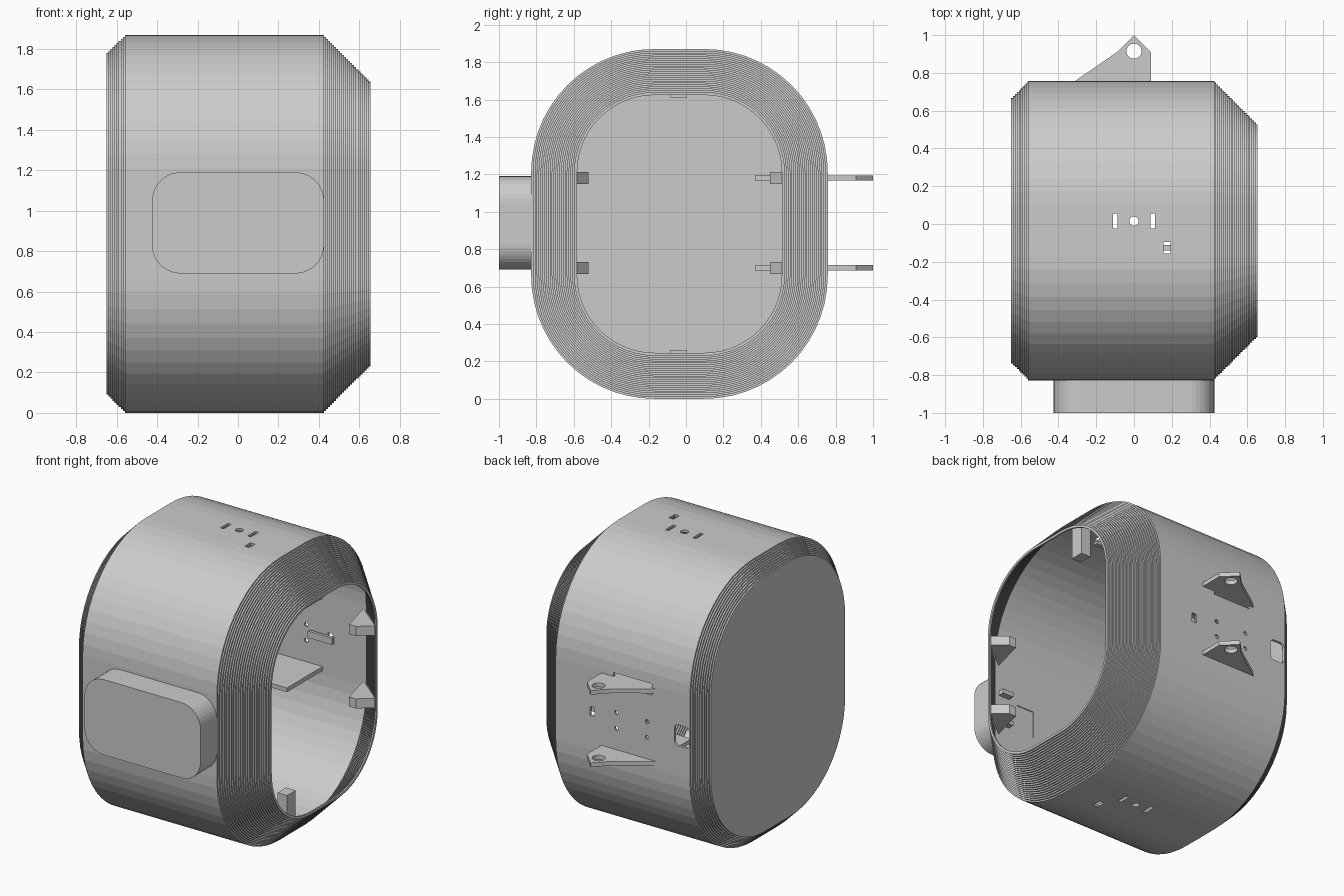
import bpy, bmesh
from math import sin, cos, pi
from mathutils import Vector

cube = bpy.data.objects.get("Cube")
if cube:
    bpy.data.objects.remove(cube, do_unlink=True)

grey = bpy.data.materials.new("plain_grey")
grey.use_nodes = True
grey.diffuse_color = (0.6, 0.6, 0.6, 1)
grey.node_tree.nodes["Principled BSDF"].inputs["Base Color"].default_value = (0.6, 0.6, 0.6, 1)

CY, CZ = -0.035, 0.935          # body centre
STEP, WALL = 0.01, 0.016        # layer step and shell thickness


def finish(name, bm):
    bmesh.ops.recalc_face_normals(bm, faces=bm.faces)
    mesh = bpy.data.meshes.new(name)
    bm.to_mesh(mesh)
    bm.free()
    mesh.materials.append(grey)
    ob = bpy.data.objects.new(name, mesh)
    bpy.context.scene.collection.objects.link(ob)
    return ob


def rounded(hw, hh, r, n):
    """Rounded rectangle outline as (u, v) pairs."""
    pts = []
    for q, (su, sv) in enumerate([(1, 1), (-1, 1), (-1, -1), (1, -1)]):
        for i in range(n + 1):
            a = (q + i / n) * pi / 2
            pts.append((su * (hw - r) + r * cos(a), sv * (hh - r) + r * sin(a)))
    return pts


def prism(bm, pts, axis, lo, hi):
    """Extrude an outline along an axis; outline is in the other two axes."""
    def place(p, d):
        co = list(p)
        co.insert(axis, d)
        return bm.verts.new(co)
    a = [place(p, lo) for p in pts]
    b = [place(p, hi) for p in pts]
    bm.faces.new(a)
    bm.faces.new(b)
    for i in range(len(a)):
        j = (i + 1) % len(a)
        bm.faces.new((a[i], a[j], b[j], b[i]))


def box(bm, x0, x1, y0, y1, z0, z1):
    prism(bm, [(x0, y0), (x1, y0), (x1, y1), (x0, y1)], 2, z0, z1)


def disc(u, v, r, n=16):
    return [(u + r * cos(2 * pi * i / n), v + r * sin(2 * pi * i / n)) for i in range(n)]


def solid_box(name, *dims):
    bm = bmesh.new()
    box(bm, *dims)
    return finish(name, bm)


def solid_prism(name, pts, axis, lo, hi):
    bm = bmesh.new()
    prism(bm, pts, axis, lo, hi)
    return finish(name, bm)


def cut(ob, cutter):
    cutter.hide_render = True
    mod = ob.modifiers.new("cut", "BOOLEAN")
    mod.operation = "DIFFERENCE"
    mod.solver = "EXACT"
    mod.object = cutter
    dg = bpy.context.evaluated_depsgraph_get()
    mesh = bpy.data.meshes.new_from_object(ob.evaluated_get(dg))
    ob.modifiers.remove(mod)
    ob.data = mesh
    bpy.data.objects.remove(cutter, do_unlink=True)


# Body shell: stepped layers at both ends, closed at -x, open at +x
outer = []
for k in range(9, 0, -1):
    x = -0.56 - k * STEP
    outer += [(x, k * STEP), (x + STEP, k * STEP)]
outer += [(-0.56, 0), (0.425, 0)]
for k in range(1, 24):
    x = 0.425 + (k - 1) * STEP
    outer += [(x, k * STEP), (x + STEP, k * STEP)]
inner = [(max(x, -0.635), i + WALL) for x, i in outer if x > -0.645]
bm = bmesh.new()
rings = []
for x, inset in outer + inner[::-1]:
    loop = rounded(0.793 - inset, 0.935 - inset, 0.66 - inset, 14)
    rings.append([bm.verts.new((x, CY + u, CZ + v)) for u, v in loop])
for a, b in zip(rings, rings[1:]):
    for i in range(len(a)):
        j = (i + 1) % len(a)
        bm.faces.new((a[i], a[j], b[j], b[i]))
bm.faces.new(rings[0])
bm.faces.new(rings[-1])
body = finish("body_shell", bm)

# Openings in the shell
bm = bmesh.new()
prism(bm, disc(0, 0.015, 0.025), 2, -0.2, 2.1)
for x in (-0.1, 0.1):
    box(bm, x - 0.012, x + 0.012, -0.025, 0.055, -0.2, 2.1)
box(bm, 0.157, 0.192, -0.155, -0.095, -0.2, 2.1)
for x in (-0.02, -0.245):
    for z in (0.855, 0.96):
        prism(bm, disc(x, z, 0.014, 10), 1, 0.65, 0.85)
box(bm, 0.14, 0.175, 0.65, 0.85, 0.89, 0.95)
box(bm, -0.28, 0, 0.65, 0.85, 1.145, 1.22)
prism(bm, [(u - 0.5, v + 0.93) for u, v in rounded(0.055, 0.07, 0.03, 5)], 1, 0.6, 0.85)
box(bm, 0.115, 0.245, -0.818, -0.7, 0.79, 0.97)
cut(body, finish("shell_cutter", bm))

# Front housing
solid_prism("front_housing", [(u, v + 0.94) for u, v in rounded(0.425, 0.25, 0.14, 10)],
            1, -1.0, -0.818)

# Rear ears with pin holes, and the shelves continuing inside
ear = [(-0.33, 0.745), (-0.09, 0.91), (0, 1.0), (0.09, 0.91), (0.09, 0.745)]
for side, z in (("upper", 1.18), ("lower", 0.70)):
    ob = solid_prism(side + "_ear", ear, 2, z - 0.014, z + 0.014)
    cut(ob, solid_prism("pin_cutter", disc(0, 0.915, 0.04, 24), 2, z - 0.1, z + 0.1))
    solid_box(side + "_shelf", -0.3, 0.1, 0.37, 0.745, z - 0.014, z + 0.014)

# Inner latch bars behind the small slots
solid_box("rear_latch", 0.02, 0.2, 0.70, 0.72, 0.9, 0.945)
solid_box("top_latch", 0.03, 0.2, -0.14, -0.11, 1.81, 1.83)
solid_box("bottom_latch", 0.03, 0.2, -0.14, -0.11, 0.04, 0.06)

# Small tabs on the inner front wall
for side, z in (("upper", 1.0), ("lower", 0.8)):
    solid_box(side + "_front_tab", 0.31, 0.39, -0.82, -0.77, z - 0.015, z + 0.015)

# Wedge clips tucked behind the stepped rim, mirrored front and rear
wedge = [(0.64, 0.56), (0.55, 0.485), (0.50, 0.485), (0.44, 0.72)]
for end, s in (("rear", 1), ("front", -1)):
    for side, z in (("upper", 1.18), ("lower", 0.70)):
        solid_prism(end + "_" + side + "_clip", [(x, CY + s * y) for x, y in wedge],
                    2, z - 0.032, z + 0.032)

# Stop blocks at the top and bottom of the opening
for side, z0, z1 in (("top", 1.61, 1.862), ("bottom", 0.008, 0.26)):
    solid_box(side + "_stop", 0.35, 0.42, -0.085, 0.005, z0, z1)
